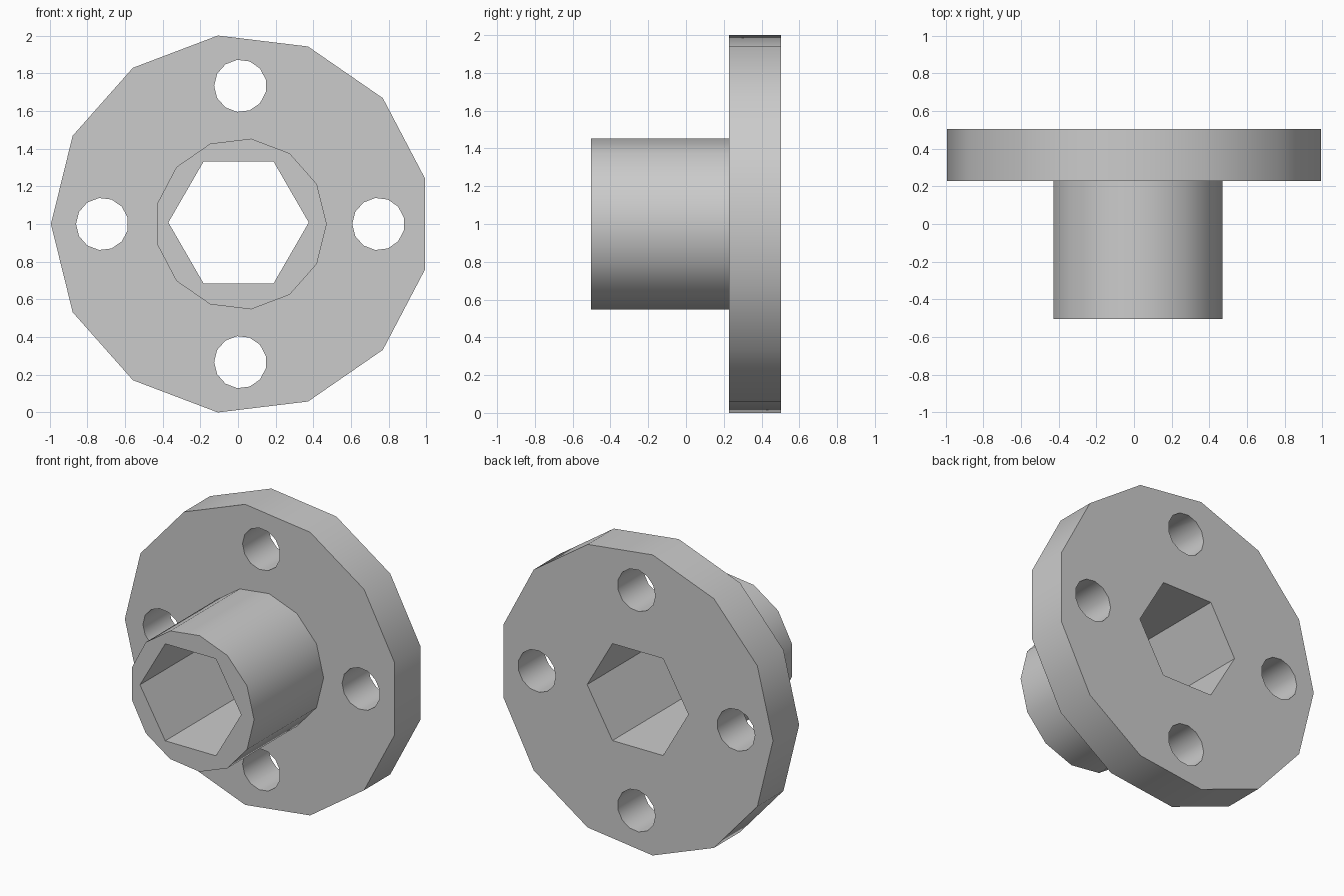
import bpy
from math import cos, sin, pi

if "Cube" in bpy.data.objects:
    bpy.data.objects.remove(bpy.data.objects["Cube"])

grey = bpy.data.materials.new("light grey")
grey.use_nodes = True
grey.diffuse_color = (0.6, 0.6, 0.6, 1)
grey.node_tree.nodes["Principled BSDF"].inputs["Base Color"].default_value = (0.6, 0.6, 0.6, 1)

CENTRE_X, BACK, SHOULDER, FRONT = 0.0146, 0.503, 0.228, -0.503


def prism(name, sides, radius, x, z, y0, y1, start=pi):
    """Regular prism along y, with its first corner at the start angle."""
    ring = [(x + radius * cos(start + 2 * pi * i / sides),
             z + radius * sin(start + 2 * pi * i / sides)) for i in range(sides)]
    verts = [(px, y, pz) for y in (y0, y1) for px, pz in ring]
    faces = [tuple(range(sides)), tuple(reversed(range(sides, 2 * sides)))]
    for i in range(sides):
        j = (i + 1) % sides
        faces.append((j, i, i + sides, j + sides))
    mesh = bpy.data.meshes.new(name)
    mesh.from_pydata(verts, [], faces)
    mesh.materials.append(grey)
    obj = bpy.data.objects.new(name, mesh)
    bpy.context.collection.objects.link(obj)
    return obj


def combine(target, tool, operation):
    """Apply a boolean to the target and remove the tool."""
    bpy.context.view_layer.objects.active = target
    mod = target.modifiers.new(operation.lower(), 'BOOLEAN')
    mod.operation, mod.solver, mod.object = operation, 'EXACT', tool
    bpy.ops.object.modifier_apply(modifier=mod.name)
    bpy.data.objects.remove(tool)


# Round mounting plate with the hub standing out of its front
flange = prism("flanged_hub", 13, 1.0073, CENTRE_X, 1, SHOULDER, BACK)
hub = prism("hub", 13, 0.456, CENTRE_X, 1, FRONT, 0.4, start=0)
combine(flange, hub, 'UNION')

# Hexagonal bore through both
combine(flange, prism("hex_bore", 6, 0.3725, 0.003, 1.008, -1, 1), 'DIFFERENCE')

# Four bolt holes around the plate
for k in range(4):
    x = 0.0125 + 0.733 * cos(k * pi / 2)
    z = 1 + 0.733 * sin(k * pi / 2)
    combine(flange, prism("bolt_hole", 13, 0.139, x, z, 0, 1), 'DIFFERENCE')

# Smooth round walls, crisp rims and hexagon corners
bpy.ops.object.select_all(action='DESELECT')
flange.select_set(True)
bpy.context.view_layer.objects.active = flange
bpy.ops.object.shade_smooth_by_angle(angle=pi / 6)
